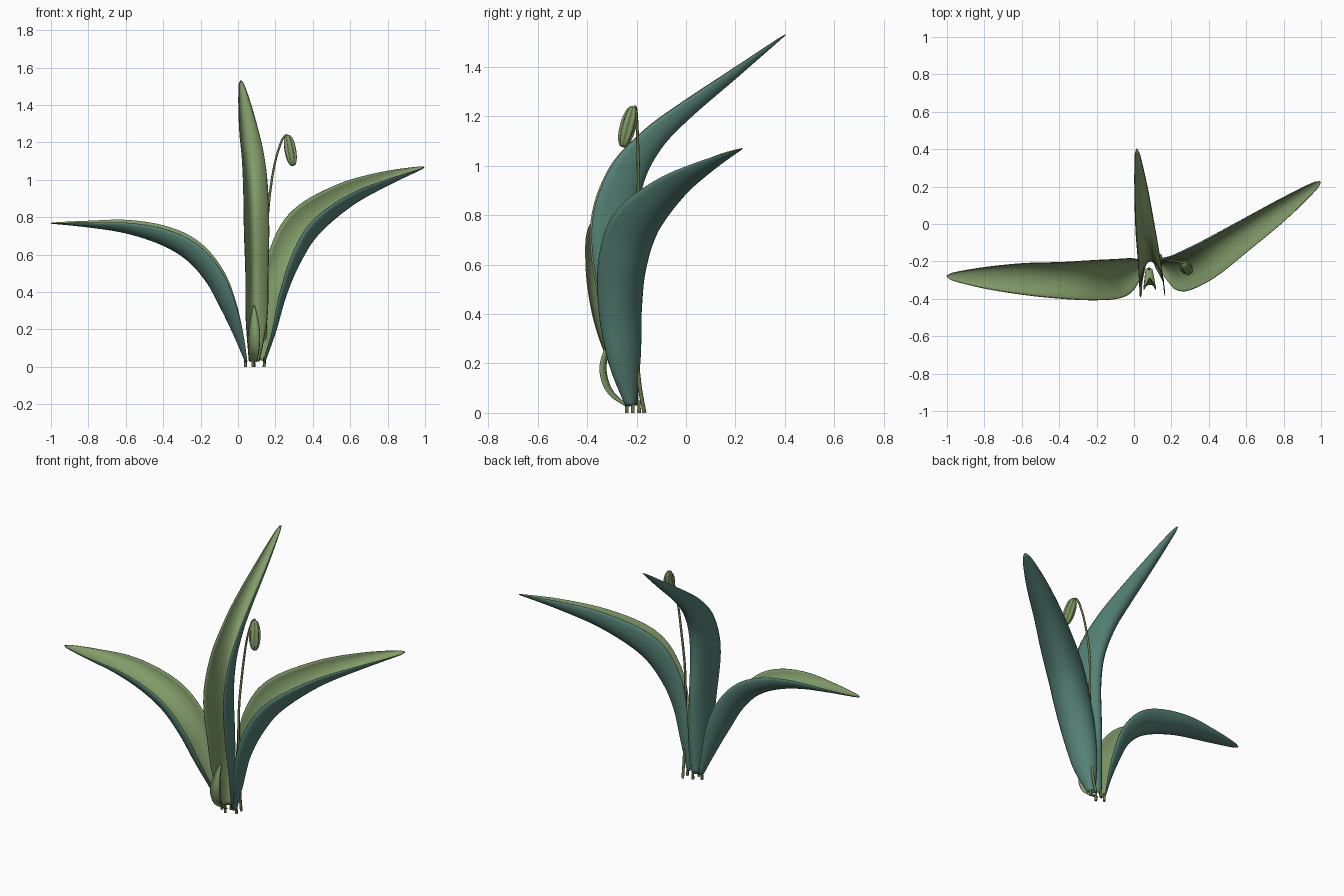
import bpy, math
from mathutils import Vector

if "Cube" in bpy.data.objects:
    bpy.data.objects.remove(bpy.data.objects["Cube"], do_unlink=True)


def material(name, rgb):
    m = bpy.data.materials.new(name)
    m.use_nodes = True
    m.diffuse_color = (*rgb, 1)
    m.node_tree.nodes["Principled BSDF"].inputs["Base Color"].default_value = (*rgb, 1)
    return m


LEAF = material("leaf green", (0.22, 0.33, 0.14))
UNDER = material("underside blue green", (0.09, 0.22, 0.18))
STEM = material("stem olive", (0.14, 0.19, 0.07))
BUD = material("bud green", (0.2, 0.3, 0.125))


def spline(rows, t):
    """Catmull-Rom through rows of any length, t in 0..1."""
    f = t * (len(rows) - 1)
    i = min(int(f), len(rows) - 2)
    f -= i
    a, b, c, d = (rows[max(0, min(len(rows) - 1, i + k))] for k in (-1, 0, 1, 2))
    return [q + f * ((r - p) / 2 + f * ((2 * p - 5 * q + 4 * r - s) / 2
            + f * (3 * q - p - 3 * r + s) / 2)) for p, q, r, s in zip(a, b, c, d)]


def make(name, verts, faces, mats):
    mesh = bpy.data.meshes.new(name)
    mesh.from_pydata(verts, [], faces)
    obj = bpy.data.objects.new(name, mesh)
    bpy.context.collection.objects.link(obj)
    for m in mats:
        mesh.materials.append(m)
    mesh.shade_smooth()
    return obj


def grid_faces(rows, cols):
    return [(r * cols + c, r * cols + c + 1, (r + 1) * cols + c + 1, (r + 1) * cols + c)
            for r in range(rows - 1) for c in range(cols - 1)]


def leaf(name, stations, side, mats, rows=48, cols=17):
    """Channelled blade; stations are midrib x, y, z, half width, channel depth."""
    verts = []
    for r in range(rows):
        t = r / (rows - 1)
        x, y, z, width, depth = spline(stations, t)
        ahead = Vector(spline(stations, min(1, t + 0.01))[:3])
        behind = Vector(spline(stations, max(0, t - 0.01))[:3])
        along = (ahead - behind).normalized()
        across = Vector(side)
        across = (across - along * across.dot(along)).normalized()
        inward = across.cross(along)
        tip = math.sqrt(max(0.001, 1 - t ** 30))
        for c in range(cols):
            a = (c / (cols - 1) - 0.5) * math.pi
            verts.append(Vector((x, y, z)) + across * width * tip * math.sin(a)
                         + inward * depth * tip * (1 - math.cos(a)))
    obj = make(name, verts, grid_faces(rows, cols), mats)
    shell = obj.modifiers.new("thickness", "SOLIDIFY")
    shell.thickness = 0.004
    shell.offset = -1
    shell.material_offset = 1


def tube(name, points, mat):
    """Round tube; points are x, y, z, radius."""
    curve = bpy.data.curves.new(name, "CURVE")
    curve.dimensions = "3D"
    curve.bevel_depth = 1
    curve.bevel_resolution = 3
    curve.use_fill_caps = True
    line = curve.splines.new("POLY")
    count = 4 * len(points)
    line.points.add(count - 1)
    for i, p in enumerate(line.points):
        x, y, z, p.radius = spline(points, i / (count - 1))
        p.co = (x, y, z, 1)
    curve.materials.append(mat)
    obj = bpy.data.objects.new(name, curve)
    bpy.context.collection.objects.link(obj)


# Three large leaves
leaf("back_leaf", [
    (.085, -.2, .03, .025, .03), (.093, -.19, .25, .054, .12), (.093, -.19, .5, .058, .17),
    (.09, -.2, .75, .064, .185), (.086, -.175, .93, .062, .15), (.075, -.1, 1.075, .056, .1),
    (.058, .02, 1.2, .049, .068), (.038, .2, 1.355, .034, .038), (.015, .4, 1.53, .012, .005),
], (1, .05, 0), [LEAF, UNDER])

leaf("left_leaf", [
    (.14, -.215, .03, .02, .02), (.19, -.225, .2, .068, .05), (.245, -.227, .4, .093, .085),
    (.32, -.2, .57, .102, .125), (.42, -.14, .72, .1, .14), (.6, -.025, .87, .078, .1),
    (.8, .1, .98, .053, .052), (.995, .225, 1.07, .018, .003),
], (.45, -.85, -.34), [LEAF, UNDER])

leaf("right_leaf", [
    (.04, -.215, .03, .02, .01), (-.02, -.245, .17, .055, .05), (-.09, -.27, .315, .088, .085),
    (-.17, -.287, .46, .103, .103), (-.28, -.292, .58, .104, .107),
    (-.42, -.293, .66, .095, .092), (-.6, -.288, .718, .082, .062),
    (-.8, -.285, .75, .055, .027), (-1, -.28, .77, .018, .003),
], (0, 1, .1), [LEAF, UNDER])

# Small sheath leaf at the front of the base
leaf("sheath_leaf", [
    (.08, -.24, .03, .015, .006), (.083, -.3, .09, .026, .02), (.085, -.325, .17, .03, .025),
    (.085, -.315, .25, .02, .018), (.085, -.29, .33, .003, .003),
], (1, 0, 0), [LEAF, LEAF], rows=24, cols=9)

# Short feet under the leaves
for name, x, y in (("back_leaf_foot", .085, -.19), ("left_leaf_foot", .14, -.215),
                   ("right_leaf_foot", .04, -.215), ("sheath_foot", .08, -.24)):
    tube(name, [(x, y, 0, .008), (x, y, .03, .007), (x, y, .05, .006)], STEM)

# Flower stem with hooked top
tube("flower_stem", [
    (.14, -.168, 0, .008), (.146, -.19, .13, .008), (.15, -.208, .36, .008),
    (.152, -.208, .65, .007), (.165, -.193, .88, .007), (.195, -.195, 1.08, .006),
    (.23, -.2, 1.2, .006), (.255, -.205, 1.237, .006), (.27, -.212, 1.228, .006),
    (.272, -.218, 1.21, .006),
], STEM)

# Nodding bud with lengthwise ribs and darker grooves
start, end = Vector((.265, -.213, 1.24)), Vector((.295, -.257, 1.075))
turn = (end - start).to_track_quat("Z", "Y")
bud_verts = []
RINGS, SEGMENTS = 17, 49
for r in range(RINGS):
    a = math.pi * r / (RINGS - 1)
    for s in range(SEGMENTS):
        b = math.tau * s / (SEGMENTS - 1)
        radius = math.sin(a) ** .8 * (.023 + .01 * math.sqrt(abs(math.cos(3 * b))))
        ring = Vector((radius * math.cos(b), radius * math.sin(b), 0))
        bud_verts.append(start.lerp(end, (1 - math.cos(a)) / 2) + turn @ ring)
bud = make("bud", bud_verts, grid_faces(RINGS, SEGMENTS), [BUD, STEM])
for i, face in enumerate(bud.data.polygons):
    b = math.tau * (i % (SEGMENTS - 1) + .5) / (SEGMENTS - 1)
    face.material_index = int(abs(math.cos(3 * b)) < .35)
